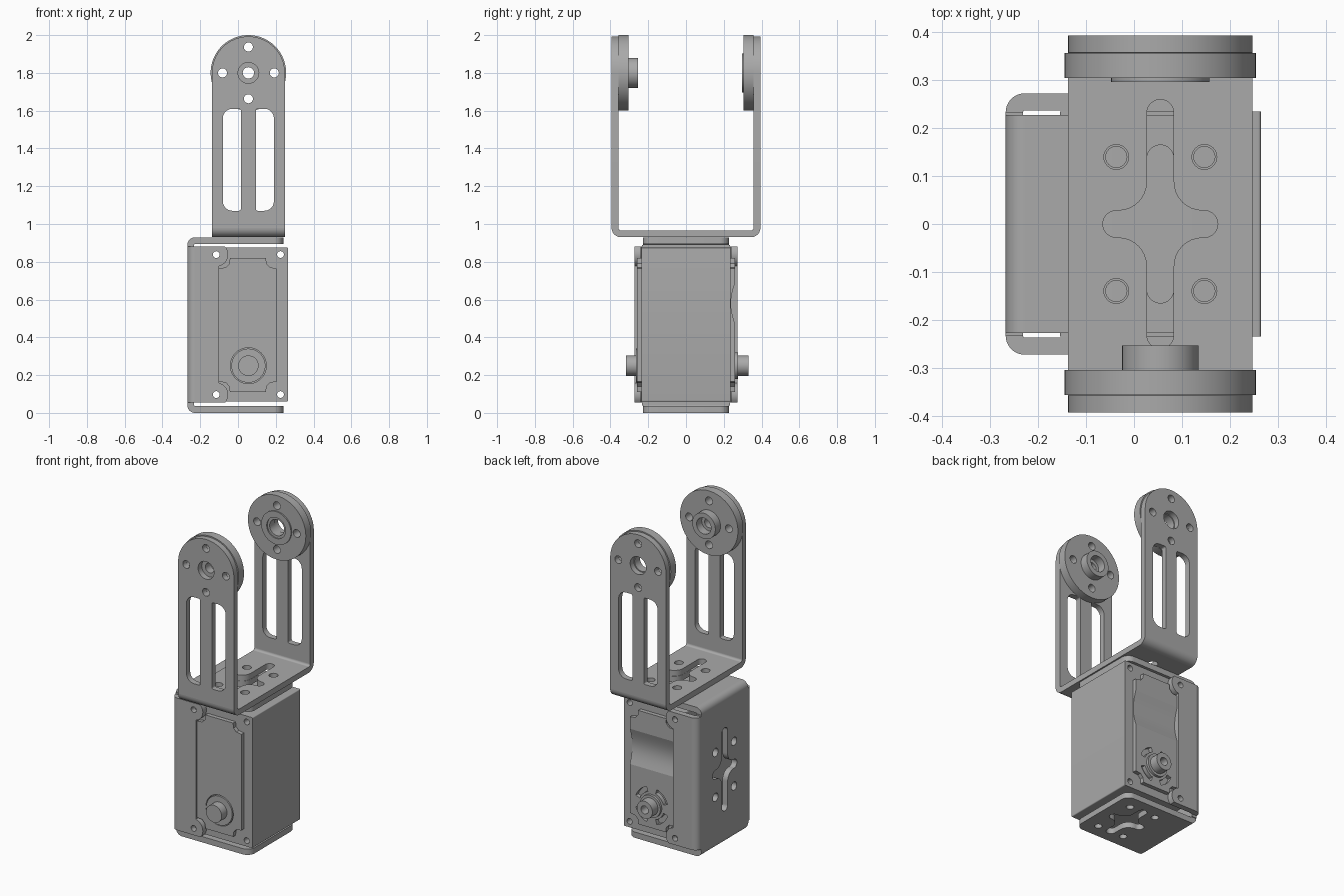
import bpy, bmesh, math

if "Cube" in bpy.data.objects:
    bpy.data.objects.remove(bpy.data.objects["Cube"])

grey = bpy.data.materials.new("metal_grey")
grey.diffuse_color = (0.4, 0.4, 0.4, 1)
grey.use_nodes = True
grey.node_tree.nodes["Principled BSDF"].inputs["Base Color"].default_value = grey.diffuse_color

CX = 0.055          # shared centre line in x
T = 0.036           # sheet thickness


# ---------- 2D loops ----------
def arc(cx, cy, r, a0, a1, n=10):
    return [(cx + r * math.cos(math.radians(a0 + (a1 - a0) * i / n)),
             cy + r * math.sin(math.radians(a0 + (a1 - a0) * i / n))) for i in range(n + 1)]


def circle(cx, cy, r, n=40):
    return arc(cx, cy, r, 0, 360 * (n - 1) / n, n - 1)


def rrect(x0, y0, x1, y1, rl, rr=None):
    rr = rl if rr is None else rr
    return (arc(x1 - rr, y1 - rr, rr, 0, 90, 6) + arc(x0 + rl, y1 - rl, rl, 90, 180, 6) +
            arc(x0 + rl, y0 + rl, rl, 180, 270, 6) + arc(x1 - rr, y0 + rr, rr, 270, 360, 6))


def ring_sector(cx, cy, r0, r1, a0, a1):
    return arc(cx, cy, r1, a0, a1) + arc(cx, cy, r0, a1, a0)


def cross(cx, cy, a, b, w=0.028, f=0.06):
    q = arc(a - w, 0, w, 0, 90, 8) + arc(w + f, w + f, f, 270, 180, 8) + arc(0, b - w, w, 0, 90, 8)
    pts = (q + [(-x, y) for x, y in reversed(q)] + [(-x, -y) for x, y in q] +
           [(x, -y) for x, y in reversed(q)])
    return [(cx + x, cy + y) for x, y in pts]


def four(cx, cy, dx, dy, r):
    return [circle(cx + sx * dx, cy + sy * dy, r, 24) for sx in (-1, 1) for sy in (-1, 1)]


def clean(loop):
    out = []
    for p in loop:
        if not out or math.dist(p, out[-1]) > 1e-4:
            out.append(p)
    if math.dist(out[0], out[-1]) < 1e-4:
        out.pop()
    return out


# ---------- extruded plate: outline first, holes after ----------
AXES = {"XY": lambda u, v, w: (u, v, w), "XZ": lambda u, v, w: (u, w, v), "YZ": lambda u, v, w: (w, u, v)}


def plate(name, plane, w0, w1, outline, holes=()):
    w0, w1 = min(w0, w1), max(w0, w1)
    cu = bpy.data.curves.new(name, 'CURVE')
    cu.dimensions, cu.fill_mode, cu.extrude = '2D', 'BOTH', (w1 - w0) / 2
    for loop in [outline, *holes]:
        loop = clean(loop)
        sp = cu.splines.new('POLY')
        sp.points.add(len(loop) - 1)
        for p, (x, y) in zip(sp.points, loop):
            p.co = (x, y, 0, 1)
        sp.use_cyclic_u = True
    tmp = bpy.data.objects.new(name, cu)
    bpy.context.collection.objects.link(tmp)
    dg = bpy.context.evaluated_depsgraph_get()
    me = bpy.data.meshes.new_from_object(tmp.evaluated_get(dg))
    bpy.data.objects.remove(tmp)
    bm = bmesh.new()
    bm.from_mesh(me)
    for v in bm.verts:
        v.co = AXES[plane](v.co.x, v.co.y, v.co.z + (w0 + w1) / 2)
    bmesh.ops.remove_doubles(bm, verts=bm.verts, dist=1e-5)
    bmesh.ops.recalc_face_normals(bm, faces=bm.faces)
    bm.to_mesh(me)
    bm.free()
    me.materials.clear()
    me.materials.append(grey)
    ob = bpy.data.objects.new(name, me)
    bpy.context.collection.objects.link(ob)
    return ob


def finish(name, parts):
    bpy.ops.object.select_all(action='DESELECT')
    for p in parts:
        p.select_set(True)
    bpy.context.view_layer.objects.active = parts[0]
    if len(parts) > 1:
        bpy.ops.object.join()
    parts[0].name = name
    bpy.ops.object.shade_smooth_by_angle(angle=math.radians(30))


# ---------- upper U bracket ----------
HZ, Y = 1.80, 0.394
horn_holes = [circle(CX + 0.137 * math.cos(k * math.pi / 2), HZ + 0.137 * math.sin(k * math.pi / 2), 0.024, 24)
              for k in range(4)]
x0, x1 = CX - 0.193, CX + 0.193
slots = [rrect(-0.08, 1.07, 0.015, 1.61, 0.05, 0.01), rrect(0.095, 1.07, 0.19, 1.61, 0.01, 0.05)]
parts = [plate("base", "XY", 0.93, 0.93 + T, [(x0, -Y + 0.05), (x1, -Y + 0.05), (x1, Y - 0.05), (x0, Y - 0.05)],
               [cross(CX, 0, 0.12, 0.26)] + four(CX, 0, 0.092, 0.14, 0.026))]
for s in (-1, 1):
    parts.append(plate("leg", "XZ", s * (Y - T), s * Y,
                       [(x0, 0.98), (x1, 0.98)] + arc(CX, HZ, 0.193, 0, 180, 32),
                       slots + horn_holes + [circle(CX, HZ, 0.055)]))
    a = 270 if s > 0 else 180
    parts.append(plate("bend", "YZ", x0, x1, ring_sector(s * (Y - 0.05), 0.98, 0.05 - T, 0.05, a, a + 90)))
finish("upper_bracket", parts)

# ---------- horns on the bracket legs ----------
finish("front_horn", [
    plate("disc", "XZ", -0.357, -0.305, circle(CX, HZ, 0.2, 64), horn_holes + [circle(CX, HZ, 0.03)]),
    plate("hub", "XZ", -0.305, -0.254, circle(CX, HZ, 0.08), [circle(CX, HZ, 0.05)])])
finish("back_horn", [
    plate("disc", "XZ", 0.305, 0.357, circle(CX, HZ, 0.2, 64), horn_holes + [circle(CX, HZ, 0.05)]),
    plate("rim", "XZ", 0.297, 0.305, circle(CX, HZ, 0.103, 48), [circle(CX, HZ, 0.065)])])

# ---------- lower C bracket around the servo ----------
XB, R, ZT = -0.268, 0.04, 0.929
ZM = ZT / 2
parts = [plate("back", "YZ", XB, XB + T, [(-0.233, R), (0.233, R), (0.233, ZT - R), (-0.233, ZT - R)],
               [cross(0, ZM, 0.12, 0.26)] + four(0, ZM, 0.092, 0.14, 0.026))]
for z0, zc, a in ((0, R, 180), (ZT - T, ZT - R, 90)):
    flange = [(XB + R, 0.228), (XB + R, -0.228)] + arc(0.19, -0.178, 0.05, 270, 360) + arc(0.19, 0.178, 0.05, 0, 90)
    parts.append(plate("flange", "XY", z0, z0 + T, flange,
                       [cross(CX, 0, 0.12, 0.165)] + four(CX, 0, 0.092, 0.14, 0.022)))
    parts.append(plate("bend", "XZ", -0.228, 0.228, ring_sector(XB + R, zc, R - T, R, a, a + 90)))
ear = [(XB + R, 0.88)] + arc(-0.115, 0.838, 0.063, 42, -76, 12)
side = ear + [(x, 2 * 0.4675 - z) for x, z in reversed(ear)]
screws = four(CX, 0.4675, 0.17, 0.3705, 0.018)
for s in (-1, 1):
    parts.append(plate("cheek", "XZ", s * 0.237, s * 0.273, side, screws[:2]))
    a = 90 if s > 0 else 180
    parts.append(plate("bend", "XY", 0.055, 0.88, ring_sector(XB + R, s * 0.233, R - T, R, a, a + 90)))
finish("lower_bracket", parts)

# ---------- servo case ----------
finish("servo_case", [plate("case", "XZ", -0.235, 0.235, rrect(-0.155, 0.06, 0.265, 0.875, 0.006), screws)])


def notched(zlo, zhi, low, high):
    """Panel outline whose outer corners step around the screws."""
    def corners(z, d):
        return [(-0.1, z - d * 0.055), (-0.065, z - d * 0.05), (-0.046, z - d * 0.03), (-0.043, z)]
    top = corners(zhi, 1) if high else [(-0.1, zhi)]
    bot = corners(zlo, -1) if low else [(-0.1, zlo)]
    left = bot[::-1] + top
    return left + [(2 * CX - 0.005 - x, z) for x, z in reversed(left)]


# raised cover panels; the back one has a concave saddle
SZ = 0.25
finish("front_panel", [plate("panel", "XZ", -0.26, -0.235, notched(0.11, 0.82, True, True), [circle(CX, SZ, 0.095)])])
saddle = [(0.234, 0.69), (0.234, 0.47)] + [
    (0.26 - 0.022 * math.sin(math.pi * i / 16), 0.47 + 0.22 * i / 16) for i in range(17)]
windows = [ring_sector(CX, SZ, 0.085, 0.115, a + 18, a + 72) for a in (0, 90, 180, 270)]
finish("back_panel", [
    plate("top", "XZ", 0.235, 0.26, notched(0.69, 0.82, False, True)),
    plate("saddle", "YZ", -0.1, 0.205, saddle),
    plate("bottom", "XZ", 0.235, 0.26, notched(0.11, 0.47, True, False), windows)])

# ---------- servo shafts ----------
finish("front_shaft", [plate("collar", "XZ", -0.264, -0.235, circle(CX, SZ, 0.09, 48)),
                       plate("pin", "XZ", -0.317, -0.264, circle(CX, SZ, 0.054))])
finish("back_shaft", [plate("collar", "XZ", 0.26, 0.275, circle(CX, SZ, 0.07, 48)),
                      plate("pin", "XZ", 0.275, 0.33, circle(CX, SZ, 0.054), [circle(CX, SZ, 0.025, 24)])])
